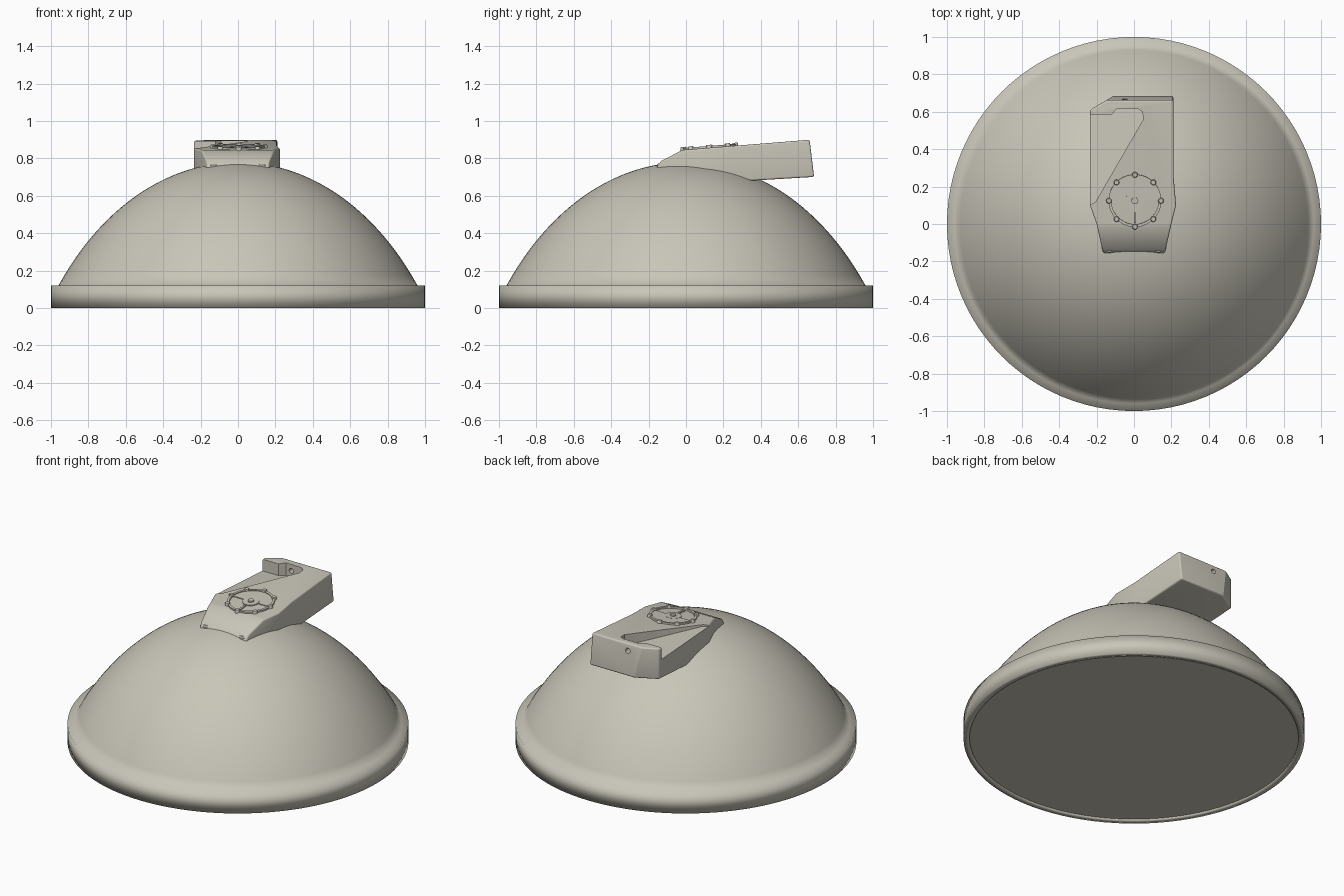
import bpy, bmesh
from math import pi, sin, cos, atan, radians, sqrt
from mathutils import Matrix

cube = bpy.data.objects.get("Cube")
if cube:
    bpy.data.objects.remove(cube)

COLOR = (0.58, 0.56, 0.48, 1)
paint = bpy.data.materials.new("warm_grey_paint")
paint.use_nodes = True
paint.diffuse_color = COLOR
paint.node_tree.nodes["Principled BSDF"].inputs["Base Color"].default_value = COLOR


def finish(name, bm, angle=None):
    """Turn a bmesh into a painted object, smooth below the given angle."""
    bmesh.ops.recalc_face_normals(bm, faces=bm.faces)
    mesh = bpy.data.meshes.new(name)
    bm.to_mesh(mesh)
    bm.free()
    mesh.materials.append(paint)
    ob = bpy.data.objects.new(name, mesh)
    bpy.context.collection.objects.link(ob)
    bpy.ops.object.select_all(action="DESELECT")
    ob.select_set(True)
    bpy.context.view_layer.objects.active = ob
    if angle:
        bpy.ops.object.shade_smooth_by_angle(angle=radians(angle))
    return ob


def lathe(name, profile, closed=False, steps=96, angle=40, matrix=None):
    """Revolve (radius, height) points about z."""
    bm = bmesh.new()
    vs = [bm.verts.new((r, 0, z)) for r, z in profile]
    pairs = list(zip(vs, vs[1:])) + ([(vs[-1], vs[0])] if closed else [])
    es = [bm.edges.new(p) for p in pairs]
    bmesh.ops.spin(bm, geom=vs + es, cent=(0, 0, 0), axis=(0, 0, 1),
                   angle=2 * pi, steps=steps, use_duplicate=False)
    bmesh.ops.remove_doubles(bm, verts=bm.verts, dist=1e-5)
    if matrix:
        bm.transform(matrix)
    return finish(name, bm, angle)


def prism(outline, low, high):
    """Upright prism over a plan outline."""
    bm = bmesh.new()
    face = bm.faces.new([bm.verts.new((x, y, low)) for x, y in outline])
    out = bmesh.ops.extrude_face_region(bm, geom=[face])
    top = [g for g in out["geom"] if isinstance(g, bmesh.types.BMVert)]
    bmesh.ops.translate(bm, verts=top, vec=(0, 0, high - low))
    if not face.is_valid or len(bm.faces) < len(outline) + 2:
        bm.faces.new(bm.verts[:len(outline)])
    return bm


def slice_off(bm, point, normal):
    """Remove everything on the normal side of a plane and cap the cut."""
    geom = bm.verts[:] + bm.edges[:] + bm.faces[:]
    cut = bmesh.ops.bisect_plane(bm, geom=geom, plane_co=point, plane_no=normal,
                                 clear_outer=True)["geom_cut"]
    edges = [g for g in cut if isinstance(g, bmesh.types.BMEdge)]
    bmesh.ops.edgeloop_fill(bm, edges=edges)


def soften(bm, width):
    """Round every edge that turns clearly."""
    bmesh.ops.recalc_face_normals(bm, faces=bm.faces)
    edges = [e for e in bm.edges if e.calc_face_angle(0) > 0.7]
    bmesh.ops.bevel(bm, geom=edges, offset=width, segments=4, profile=0.5,
                    affect="EDGES", clamp_overlap=True)


def carve(ob, cutter):
    cutter.hide_render = True
    mod = ob.modifiers.new("carve", "BOOLEAN")
    mod.operation, mod.object, mod.solver = "DIFFERENCE", cutter, "EXACT"
    bpy.ops.object.select_all(action="DESELECT")
    bpy.context.view_layer.objects.active = ob
    ob.select_set(True)
    bpy.ops.object.modifier_apply(modifier=mod.name)
    bpy.data.objects.remove(cutter)


# Elliptical dish shell running smoothly into the drum rim, and the flat cover
APEX, SPAN, DEPTH = 0.78, 1.2, 1.65
radii = [0.96 * i / 32 for i in range(33)]
shell = [(r, APEX - DEPTH * (1 - sqrt(1 - (r / SPAN) ** 2))) for r in radii]
shell += [(1, 0.12), (1, 0), (0.965, 0), (0.965, 0.01)]
lathe("dish_shell", shell, angle=120)
lathe("dish_cover", [(0, 0.01), (0.966, 0.01)])

# Housing: plan outline trimmed by the tilted top, nose, back and bottom planes
outline = [(0.21, 0.72), (-0.05, 0.72), (-0.235, 0.61), (-0.235, 0.1), (-0.2, 0),
           (-0.165, -0.155), (0.165, -0.155), (0.2, 0), (0.225, 0.1), (0.212, 0.25)]
body = prism(outline, 0.55, 1)
slice_off(body, (0, 0, 0.847), (0, -0.08, 1))
slice_off(body, (0, -0.02, 0.845), (0, -0.52, 1))
slice_off(body, (0, -0.134, 0.786), (0, -1.5, 1))
slice_off(body, (0, 0.685, 0.70), (0, 1, 0.12))
slice_off(body, (0, 0.33, 0.68), (0, 0.06, -1))
soften(body, 0.01)
housing = finish("radio_housing", body)

# Open pocket on one side of the housing, with a sloping floor
pocket = prism([(-0.3, 0.06), (-0.205, 0.12), (0.05, 0.56), (0.045, 0.60), (0.02, 0.617),
                (-0.09, 0.617), (-0.12, 0.585), (-0.3, 0.585)], 0.7, 1)
slice_off(pocket, (0, 0.1, 0.847), (0, -0.06, -1))
carve(housing, finish("pocket_cutter", pocket))

# Bolt hole through the back wall
drill = bmesh.new()
bmesh.ops.create_cone(drill, cap_ends=True, segments=20, radius1=0.016, radius2=0.016, depth=0.2,
                      matrix=Matrix.Translation((-0.05, 0.66, 0.855)) @ Matrix.Rotation(pi / 2, 4, "X"))
carve(housing, finish("drill_cutter", drill))
bpy.ops.object.shade_smooth_by_angle(angle=radians(28))

# Round feet at the nose corners
for side, x in (("left", 0.13), ("right", -0.13)):
    lathe("nose_foot_" + side, [(0, 0.775), (0.022, 0.772), (0.028, 0.765), (0.028, 0.72)], steps=20,
          matrix=Matrix.Translation((x, -0.128, 0)))

# Flange on the tilted top: ring, bolts, hub, step and key
seat = Matrix.Translation((0.005, 0.125, 0.857)) @ Matrix.Rotation(atan(0.08), 4, "X")
lathe("flange_ring", [(0.126, -0.01), (0.126, 0.01), (0.141, 0.01), (0.141, -0.01)],
      closed=True, steps=48, matrix=seat)
lathe("flange_hub", [(0, 0.014), (0.018, 0.014), (0.018, 0.006), (0.05, 0.006), (0.05, -0.005)],
      steps=24, matrix=seat)
for i in range(8):
    a = i * pi / 4
    spot = seat @ Matrix.Translation((0.139 * cos(a), 0.139 * sin(a), 0))
    lathe("flange_bolt_%d" % (i + 1), [(0, 0.016), (0.012, 0.016), (0.015, 0.012), (0.015, -0.01)],
          steps=12, matrix=spot)

half = [(0.127 * cos(i * pi / 20), 0.127 * sin(i * pi / 20)) for i in range(21)]
step = prism(half, -0.004, 0.005)
step.transform(seat)
finish("flange_step", step)
key = prism([(-0.006, -0.12), (0.006, -0.12), (0.006, -0.06), (-0.006, -0.06)], -0.004, 0.008)
key.transform(seat)
finish("flange_key", key)
